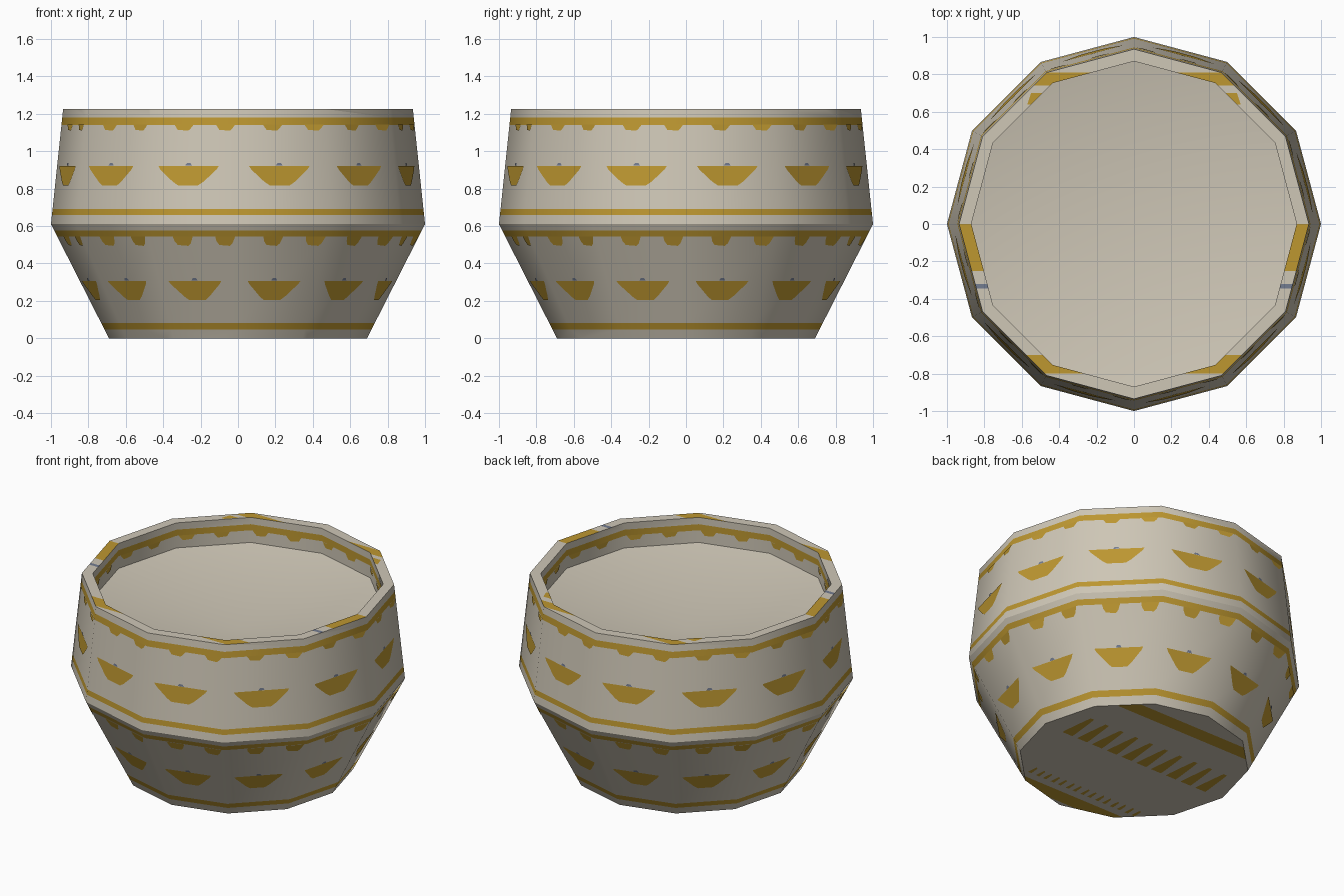
import bpy, bmesh, math
from mathutils import Vector

if "Cube" in bpy.data.objects:
    bpy.data.objects.remove(bpy.data.objects["Cube"])

N = 12
RIM = 1.225


def mat(name, rgb):
    m = bpy.data.materials.new(name)
    m.diffuse_color = (*rgb, 1)
    m.use_nodes = True
    m.node_tree.nodes["Principled BSDF"].inputs["Base Color"].default_value = m.diffuse_color
    return m


MATS = [mat("cream_glaze", (0.62, 0.57, 0.47)),
        mat("gold_paint", (0.51, 0.31, 0.03)),
        mat("blue_grey_paint", (0.17, 0.20, 0.28))]


def finish(bm, name):
    me = bpy.data.meshes.new(name)
    bm.to_mesh(me)
    bm.free()
    for m in MATS:
        me.materials.append(m)
    ob = bpy.data.objects.new(name, me)
    bpy.context.collection.objects.link(ob)
    return ob


def ring_pt(r, z, k):
    a = 2 * math.pi * k / N
    return Vector((r * math.cos(a), r * math.sin(a), z))


# Wall tiers: bottom radius, bottom z, top radius, top z
LOWER = (0.69, 0.0, 1.0, 0.61)
UPPER = (1.0, 0.61, 0.935, RIM)
INNER = (0.87, 0.61, 0.87, RIM)


def on_tier(t, z):
    f = (z - t[1]) / (t[3] - t[1])
    return t[0] + (t[2] - t[0]) * f, z


# Bowl body: profile points with the colour of the strip that follows
profile = [(on_tier(LOWER, z), c) for z, c in
           ((0, 0), (0.048, 1), (0.083, 0), (0.545, 1), (0.577, 0))]
profile += [(on_tier(UPPER, z), c) for z, c in
            ((0.61, 0), (0.658, 1), (0.692, 0), (1.14, 1), (1.18, 0), (RIM, 0))]
profile += [(on_tier(INNER, z), c) for z, c in
            ((RIM, 0), (1.18, 1), (1.14, 0), (1.06, 0))]

bm = bmesh.new()
rings = [[bm.verts.new(ring_pt(r, z, k)) for k in range(N)] for (r, z), c in profile]
for i in range(len(rings) - 1):
    for k in range(N):
        j = (k + 1) % N
        f = bm.faces.new((rings[i][k], rings[i][j], rings[i + 1][j], rings[i + 1][k]))
        f.material_index = profile[i][1]
bm.faces.new(rings[0][::-1])
centre = bm.verts.new((0, 0, 0.90))
for k in range(N):
    bm.faces.new((rings[-1][k], rings[-1][(k + 1) % N], centre))


# Stripes across the flat rim and the underside: (y low, y high, colour)
def stripes(z, bands):
    def flat():
        return [f for f in bm.faces if all(abs(v.co.z - z) < 1e-5 for v in f.verts)]
    for y in [b[0] for b in bands] + [b[1] for b in bands]:
        fs = flat()
        geom = set(fs)
        for f in fs:
            geom.update(f.edges)
            geom.update(f.verts)
        bmesh.ops.bisect_plane(bm, geom=list(geom), dist=1e-5,
                               plane_co=(0, y, 0), plane_no=(0, 1, 0))
    for f in flat():
        y = f.calc_center_median().y
        for lo, hi, c in bands:
            if lo < y < hi:
                f.material_index = c


stripes(RIM, [(0.74, 0.81, 1), (-0.80, -0.70, 1), (-0.25, 0.0, 1), (-0.345, -0.32, 2)])
stripes(0.0, [(0.44, 0.54, 1), (-0.66, -0.56, 1)])

bowl = finish(bm, "bowl")
bpy.context.view_layer.objects.active = bowl
bowl.select_set(True)
bpy.ops.object.shade_smooth_by_angle(angle=math.radians(31))

# Painted shapes in facet coordinates (u across, v up)
half = [(0.335, 0.506), (0.31, 0.475), (0.25, 0.43), (0.17, 0.37), (0.11, 0.337)]
C = 0.455
FAN = [(C - u, v) for u, v in half] + [(C + u, v) for u, v in half[::-1]]
KNOB = [(C - 0.04, 0.508), (C + 0.04, 0.508), (C + 0.02, 0.53), (C - 0.02, 0.53)]


def foot(u, top):
    return [(u - 0.11, top), (u - 0.10, 0.855), (u - 0.07, 0.82), (u + 0.05, 0.812),
            (u + 0.08, 0.835), (u + 0.11, top)]


def plate(bm, pts, outward, c):
    pts = [p + outward * 0.003 for p in pts]
    f = bm.faces.new([bm.verts.new(p) for p in pts])
    f.normal_update()
    if f.normal.dot(outward) < 0:
        f.normal_flip()
    f.material_index = c


def paint_wall(name, t, shapes, side):
    bm = bmesh.new()
    for k in range(N):
        a0, a1 = ring_pt(t[0], t[1], k), ring_pt(t[0], t[1], k + 1)
        b0, b1 = ring_pt(t[2], t[3], k), ring_pt(t[2], t[3], k + 1)
        n = (a1 - a0).cross(b0 - a0).normalized() * side
        for poly, c in shapes:
            plate(bm, [a0.lerp(a1, u).lerp(b0.lerp(b1, u), v) for u, v in poly], n, c)
    finish(bm, name)


def feet(top):
    return [(foot(0.39, top), 1), (foot(0.86, top), 1)]


paint_wall("lower_wall_pattern", LOWER, [(FAN, 1), (KNOB, 2)] + feet(0.895), 1)
paint_wall("upper_wall_pattern", UPPER, [(FAN, 1), (KNOB, 2)] + feet(0.865), 1)
paint_wall("inner_wall_pattern", INNER, feet(0.865), -1)

# Underside: the same pattern squeezed flat across the base
bm = bmesh.new()
down = Vector((0, 0, -1))
for i in range(N):
    for poly in (FAN, foot(0.39, 0.865), foot(0.86, 0.865)):
        pts = [Vector((-0.69 + 1.38 * (i + u) / N, 0.69 - 1.38 * v, 0)) for u, v in poly]
        if all(p.length < 0.665 for p in pts):
            plate(bm, pts, down, 1)
finish(bm, "underside_pattern")

# Small gold patches on the rear of the rim
bm = bmesh.new()
for s in (-1, 1):
    pts = [Vector((s * x, y, RIM)) for x, y in
           ((0.49, 0.70), (0.55, 0.70), (0.57, 0.64), (0.55, 0.64))]
    plate(bm, pts, Vector((0, 0, 1)), 1)
finish(bm, "rim_patches")
